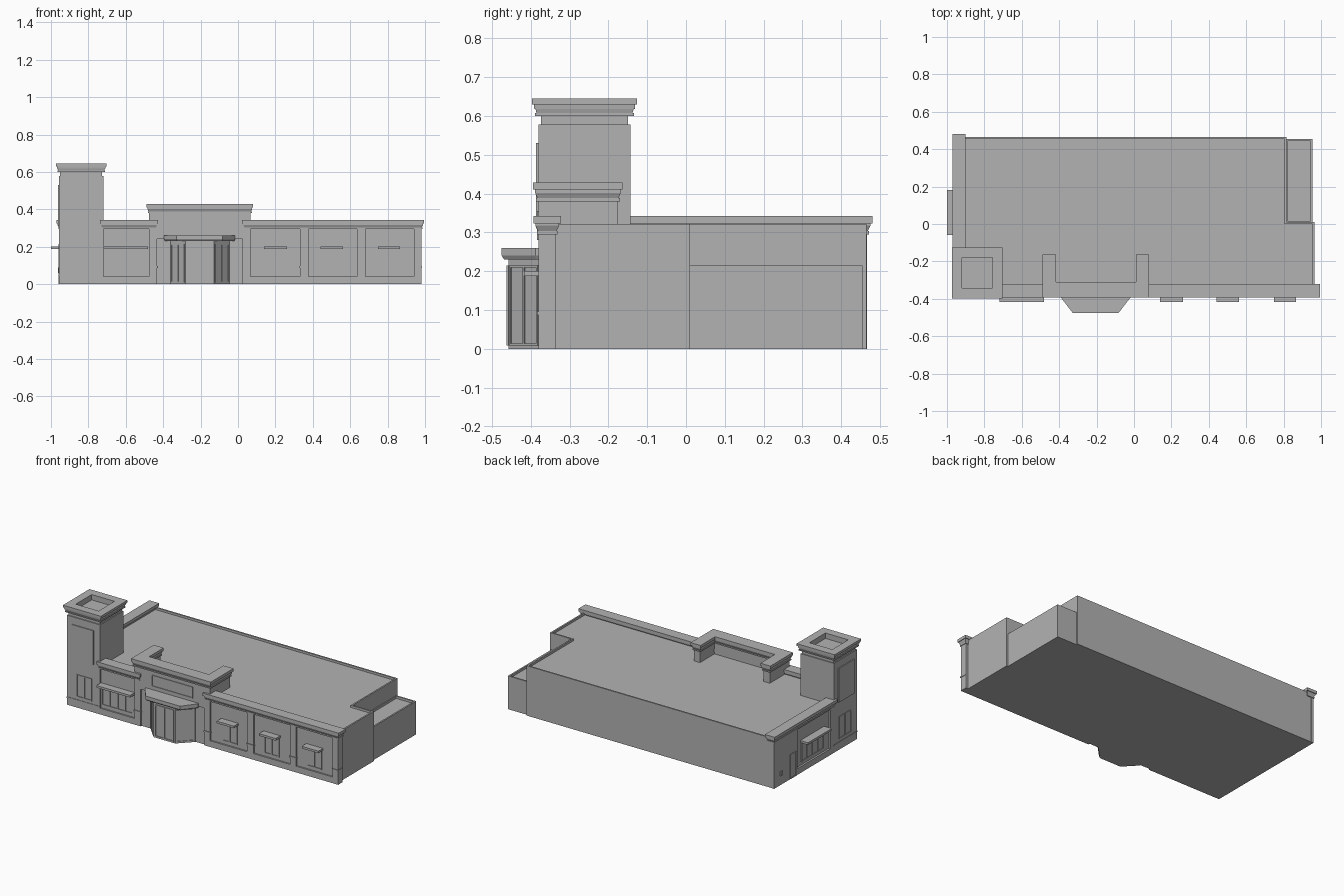
import bpy, bmesh
from mathutils import Vector

if "Cube" in bpy.data.objects:
    bpy.data.objects.remove(bpy.data.objects["Cube"])

GREY = (0.45, 0.45, 0.45, 1)
mat = bpy.data.materials.new("plain_grey")
mat.use_nodes = True
mat.diffuse_color = GREY
mat.node_tree.nodes["Principled BSDF"].inputs["Base Color"].default_value = GREY


def finish(name, bm):
    bmesh.ops.recalc_face_normals(bm, faces=bm.faces)
    mesh = bpy.data.meshes.new(name)
    bm.to_mesh(mesh)
    bm.free()
    mesh.materials.append(mat)
    ob = bpy.data.objects.new(name, mesh)
    bpy.context.scene.collection.objects.link(ob)
    return ob


def offset(poly, d):
    """Mitred outward offset of a counter-clockwise outline."""
    pts = [Vector(p) for p in poly]
    out = []
    for i, p in enumerate(pts):
        a = (p - pts[i - 1]).normalized()
        b = (pts[(i + 1) % len(pts)] - p).normalized()
        na, nb = Vector((a.y, -a.x)), Vector((b.y, -b.x))
        out.append(p + (na + nb) * (d / (1 + na.dot(nb))))
    return out


def loft(name, poly, profile):
    """Stack outlines following a (height, outward offset) profile."""
    bm = bmesh.new()
    rings = [[bm.verts.new((p.x, p.y, z)) for p in offset(poly, d)] for z, d in profile]
    n = len(poly)
    for lo, hi in zip(rings, rings[1:]):
        for i in range(n):
            j = (i + 1) % n
            bm.faces.new((lo[i], lo[j], hi[j], hi[i]))
    bm.faces.new(rings[0][::-1])
    bm.faces.new(rings[-1])
    return finish(name, bm)


def rect(x0, x1, y0, y1):
    return [(x0, y0), (x1, y0), (x1, y1), (x0, y1)]


def box(name, x0, x1, y0, y1, z0, z1):
    return loft(name, rect(x0, x1, y0, y1), [(z0, 0), (z1, 0)])


def plate(name, a, b, z0, z1, t=0.004):
    """Thin upright plate standing out to the right of the line a-b."""
    a, b = Vector(a), Vector(b)
    d = (b - a).normalized()
    n = Vector((d.y, -d.x))
    return loft(name, [a + n * t, b + n * t, b - n * t, a - n * t], [(z0, 0), (z1, 0)])


def window(name, a, b, z0, z1, panes, bar=0.006):
    """Raised frame with upright glazing bars along the line a-b."""
    a, b = Vector(a), Vector(b)
    d = (b - a).normalized()
    for k in range(panes + 1):
        p = a.lerp(b, k / panes)
        plate(name + "_bar", p - d * bar / 2, p + d * bar / 2, z0, z1)
    plate(name + "_sill", a, b, z0, z0 + bar)
    plate(name + "_head", a, b, z1 - bar, z1)


# Main hall with shallow roof rim, and the lower rear annex
hall = [(-0.945, -0.37), (0.965, -0.37), (0.965, 0.01),
        (0.815, 0.01), (0.815, 0.465), (-0.945, 0.465)]
loft("main_hall", hall, [(0, 0), (0.322, 0), (0.322, -0.01), (0.308, -0.01)])
loft("rear_annex", rect(0.81, 0.955, 0.005, 0.455),
     [(0, 0), (0.215, 0), (0.215, -0.01), (0.2, -0.01)])

# Corner tower with stepped crown and open top
loft("tower", rect(-0.957, -0.72, -0.38, -0.143),
     [(0, 0), (0.578, 0), (0.578, -0.006), (0.6, -0.006), (0.6, 0.009),
      (0.607, 0.009), (0.607, 0.005), (0.618, 0.008), (0.618, 0.011),
      (0.63, 0.012), (0.63, 0.017), (0.645, 0.017), (0.645, -0.037), (0.61, -0.037)])
plate("tower_front_panel", (-0.92, -0.382), (-0.765, -0.382), 0.31, 0.53)
plate("tower_side_panel", (-0.959, -0.185), (-0.959, -0.345), 0.31, 0.53)
window("tower_front_window", (-0.885, -0.38), (-0.78, -0.38), 0.07, 0.215, 2)
window("tower_side_window", (-0.957, -0.2), (-0.957, -0.315), 0.07, 0.215, 2)

# Cornices along the front wall and the right wall
CORNICE = [(0.295, 0), (0.295, 0.004), (0.303, 0.004), (0.303, 0.001), (0.317, 0.008),
           (0.323, 0.008), (0.323, 0.013), (0.342, 0.013)]
loft("front_cornice_short", rect(-0.725, -0.44, -0.38, -0.335), CORNICE)
loft("front_cornice_long", rect(0.035, 0.982, -0.38, -0.335), CORNICE)
loft("side_cornice", rect(-0.957, -0.913, -0.15, 0.467), CORNICE)

# Raised U-shaped parapet over the entrance
u_wall = [(-0.475, -0.38), (0.067, -0.38), (0.067, -0.177), (0.024, -0.177),
          (0.024, -0.325), (-0.432, -0.325), (-0.432, -0.177), (-0.475, -0.177)]
loft("entrance_parapet", u_wall,
     [(0.24, 0), (0.38, 0), (0.38, 0.007), (0.388, 0.007), (0.388, 0.003),
      (0.402, 0.009), (0.41, 0.009), (0.41, 0.014), (0.428, 0.014)])
window("sign_panel", (-0.35, -0.38), (-0.06, -0.38), 0.28, 0.355, 1)

# Front pilasters with belt mouldings
for x0, x1 in ((-0.475, -0.432), (0.024, 0.067), (0.332, 0.377), (0.637, 0.682), (0.942, 0.982)):
    box("front_pilaster", x0, x1, -0.38, -0.335, 0, 0.3)
    box("pilaster_belt", x0 - 0.002, x1 + 0.003, -0.384, -0.336, 0.087, 0.096)
box("tower_belt", -0.96, -0.719, -0.383, -0.142, 0.045, 0.052)

# Front bays: plinth, glazing and awning
for b0, b1, a0, a1, panes in ((-0.72, -0.475, -0.72, -0.48, 4), (0.067, 0.332, 0.14, 0.262, 2),
                              (0.377, 0.637, 0.442, 0.562, 2), (0.682, 0.942, 0.748, 0.867, 2)):
    box("front_plinth", b0, b1, -0.38, -0.36, 0, 0.04)
    window("front_window", (a0 + 0.01, -0.37), (a1 - 0.01, -0.37), 0.06, 0.188, panes)
    box("front_awning", a0, a1, -0.417, -0.365, 0.187, 0.201)

# Angled entrance porch with overhanging canopy
porch = [(-0.36, -0.375), (-0.282, -0.458), (-0.128, -0.458), (-0.046, -0.375)]
loft("porch", porch + [(-0.046, -0.34), (-0.36, -0.34)], [(0, 0), (0.235, 0)])
loft("porch_canopy", [(-0.395, -0.388), (-0.328, -0.475), (-0.082, -0.475), (-0.015, -0.388),
                      (-0.015, -0.36), (-0.395, -0.36)],
     [(0.23, -0.006), (0.24, 0), (0.26, 0)])
for p, q in zip(porch, porch[1:]):
    p, q = Vector(p), Vector(q)
    window("porch_glazing", p.lerp(q, 0.08), p.lerp(q, 0.92), 0.008, 0.215, 2)

# Right wall: piers, plinth, glazing, awning, door and meter box
box("side_pier", -0.957, -0.94, 0.23, 0.467, 0, 0.3)
box("side_plinth", -0.957, -0.94, -0.143, 0.23, 0, 0.04)
box("side_pier_near_tower", -0.957, -0.94, -0.143, -0.11, 0, 0.3)
window("side_window", (-0.945, 0.17), (-0.945, -0.05), 0.06, 0.188, 4)
box("side_awning", -1.0, -0.94, -0.06, 0.182, 0.187, 0.201)
window("side_door", (-0.957, 0.3), (-0.957, 0.245), 0.002, 0.16, 1)
box("meter_box", -0.963, -0.95, 0.39, 0.405, 0.06, 0.09)
